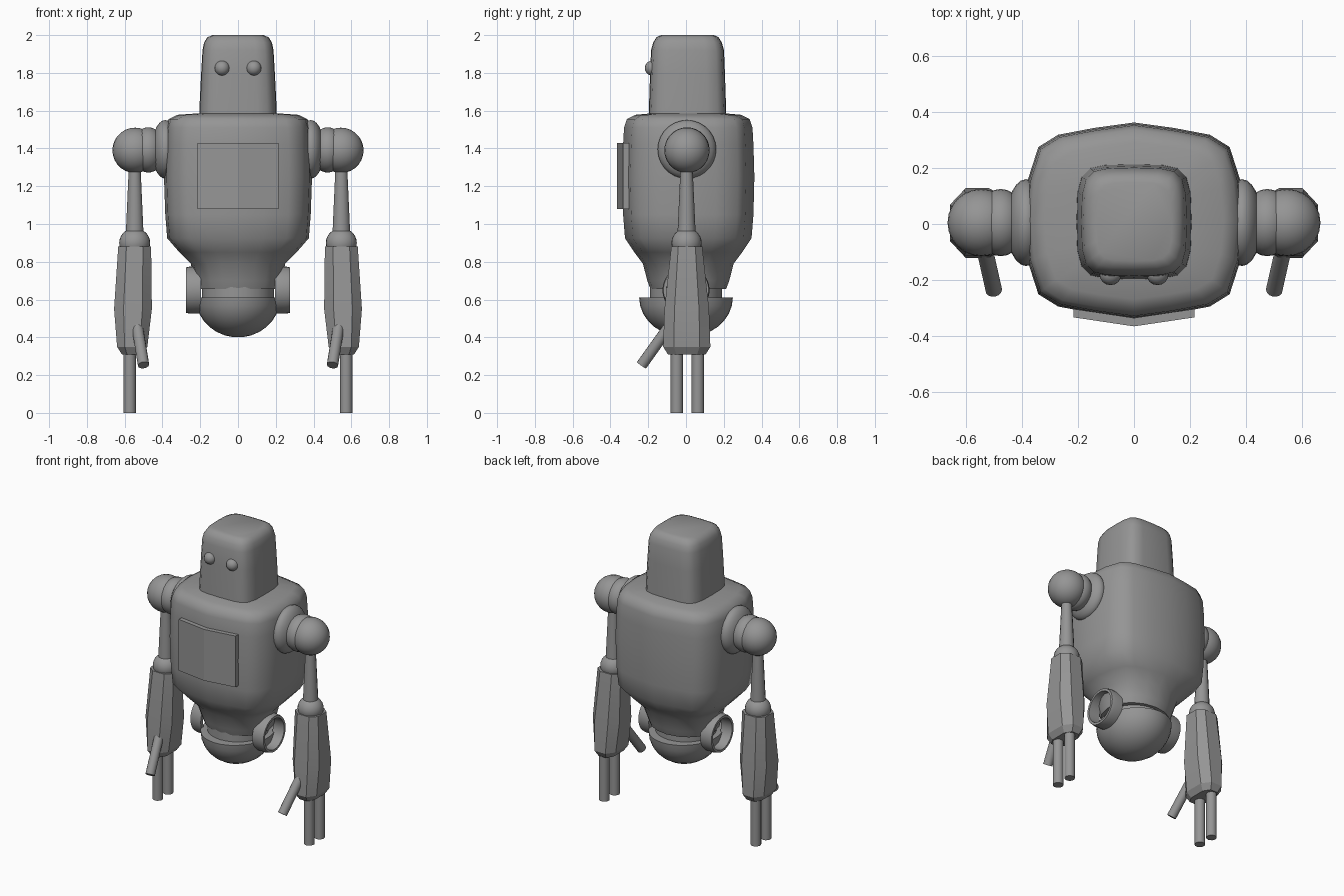
import bpy, bmesh, math
from mathutils import Vector

if "Cube" in bpy.data.objects:
    bpy.data.objects.remove(bpy.data.objects["Cube"])

grey = bpy.data.materials.new("grey metal")
grey.diffuse_color = (0.3, 0.3, 0.3, 1)
grey.use_nodes = True
grey.node_tree.nodes["Principled BSDF"].inputs["Base Color"].default_value = grey.diffuse_color


def finish(ob, name, angle=40):
    ob.name = name
    ob.data.materials.append(grey)
    bpy.ops.object.select_all(action='DESELECT')
    ob.select_set(True)
    bpy.context.view_layer.objects.active = ob
    bpy.ops.object.transform_apply(location=True, rotation=True, scale=True)
    bpy.ops.object.shade_smooth_by_angle(angle=math.radians(angle))
    return ob


def ball(name, loc, size, seg=24, rings=14):
    bpy.ops.mesh.primitive_uv_sphere_add(segments=seg, ring_count=rings, radius=1, location=loc)
    ob = bpy.context.object
    ob.scale = size
    return finish(ob, name)


def rod(name, a, b, r1, r2, seg=14):
    a, b = Vector(a), Vector(b)
    bpy.ops.mesh.primitive_cone_add(vertices=seg, radius1=r1, radius2=r2,
                                    depth=(b - a).length, location=(a + b) / 2)
    ob = bpy.context.object
    ob.rotation_mode = 'QUATERNION'
    ob.rotation_quaternion = (b - a).to_track_quat('Z', 'Y')
    return finish(ob, name)


def loft(name, rings, angle=40):
    """Skin a list of equal-length point rings and cap both ends."""
    bm = bmesh.new()
    vs = [[bm.verts.new(p) for p in ring] for ring in rings]
    n = len(vs[0])
    for lo, hi in zip(vs, vs[1:]):
        for i in range(n):
            bm.faces.new((lo[i], lo[(i + 1) % n], hi[(i + 1) % n], hi[i]))
    bm.faces.new(vs[0])
    bm.faces.new(vs[-1])
    bmesh.ops.recalc_face_normals(bm, faces=bm.faces)
    me = bpy.data.meshes.new(name)
    bm.to_mesh(me)
    bm.free()
    ob = bpy.data.objects.new(name, me)
    bpy.context.collection.objects.link(ob)
    return finish(ob, name, angle)


def section(quarter, w, d, z, cx=0, cy=0, rnd=0):
    """Mirror a quarter outline into a ring, blended towards a circle by rnd."""
    q = []
    for x, y in quarter:
        v = Vector((x, y))
        q.append(v.lerp(v.normalized(), rnd))
    q = q + [Vector((p.x, -p.y)) for p in q[-2::-1]]
    q = q + [Vector((-p.x, p.y)) for p in q[-2:0:-1]]
    return [(cx + p.x * w, cy + p.y * d, z) for p in q]


# torso: (half width, half depth, height, roundness)
torso_q = [(0, 1), (0.36, 0.945), (0.69, 0.875), (0.87, 0.75), (0.965, 0.42), (1, 0)]
torso = [(0.19, 0.19, 0.655, 1), (0.222, 0.2, 0.655, 1), (0.232, 0.217, 0.7, 0.9),
         (0.25, 0.24, 0.79, 0.6), (0.31, 0.285, 0.85, 0.3), (0.375, 0.335, 0.925, 0),
         (0.385, 0.345, 1.05, 0), (0.392, 0.35, 1.25, 0), (0.388, 0.345, 1.42, 0),
         (0.382, 0.34, 1.51, 0), (0.368, 0.325, 1.555, 0), (0.32, 0.28, 1.578, 0),
         (0.15, 0.15, 1.59, 0)]
loft("torso", [section(torso_q, w, d, z, 0, 0.012, r) for w, d, z, r in torso], 60)

# head
head_q = [(0, 1), (0.5, 0.985), (0.76, 0.93), (0.91, 0.78), (0.985, 0.5), (1, 0)]
head = [(0.205, 0.205, 1.585), (0.204, 0.204, 1.62), (0.195, 0.198, 1.8), (0.188, 0.193, 1.92),
        (0.18, 0.182, 1.96), (0.163, 0.165, 1.988), (0.135, 0.14, 2.0)]
loft("head", [section(head_q, w, d, z, 0, 0.008) for w, d, z in head], 60)

# chest plate, bent along its middle
plate = [(-0.215, -0.333), (0, -0.365), (0.215, -0.333), (0.215, -0.303), (0, -0.335), (-0.215, -0.303)]
loft("chest_plate", [[(x, y, z) for x, y in plate] for z in (1.08, 1.43)], 5)

# waist and hemispherical pelvis
rod("waist", (0, 0, 0.58), (0, 0, 0.68), 0.19, 0.19, 32)
bowl = [section([(math.sin(t), math.cos(t)) for t in [i * math.pi / 16 for i in range(9)]],
                0.224 * math.cos(a), 0.248 * math.cos(a), 0.61 - 0.21 * math.sin(a))
        for a in [math.radians(d) for d in (0, 12, 24, 36, 48, 60, 72, 83)]]
loft("pelvis", bowl)

arm_q = [(0, 1), (0.5, 1), (1, 0.55), (1, 0)]
for s, side in ((-1, "left"), (1, "right")):
    ball(side + "_eye", (s * 0.084, -0.178, 1.825), (0.04, 0.04, 0.04), 16, 10)
    # shoulder
    ball(side + "_shoulder_socket", (s * 0.385, 0.005, 1.395), (0.072, 0.155, 0.155))
    ball(side + "_shoulder_joint", (s * 0.475, 0.005, 1.392), (0.09, 0.12, 0.12))
    ball(side + "_shoulder_ball", (s * 0.545, 0.005, 1.39), (0.12, 0.12, 0.12))
    # arm
    rod(side + "_upper_arm", (s * 0.547, 0.003, 0.95), (s * 0.547, 0.003, 1.3), 0.048, 0.032)
    ball(side + "_elbow", (s * 0.547, 0.003, 0.9), (0.082, 0.08, 0.078))
    fore = [(0.055, 0.1, 0.31, 0.56), (0.08, 0.125, 0.35, 0.56), (0.1, 0.118, 0.55, 0.556),
            (0.087, 0.082, 0.88, 0.547)]
    loft(side + "_forearm", [section(arm_q, w, d, z, s * cx, 0.004) for w, d, z, cx in fore], 20)
    # two fingers and a thumb
    for y, f in ((-0.048, "front"), (0.063, "back")):
        rod(side + "_" + f + "_finger", (s * 0.573, y, 0), (s * 0.573, y, 0.36), 0.033, 0.033)
    rod(side + "_thumb", (s * 0.5, -0.235, 0.253), (s * 0.535, -0.08, 0.47), 0.03, 0.03)
    # open hip ring
    prof = [(0.195, 0.125), (0.255, 0.125), (0.276, 0.12), (0.276, 0.104), (0.195, 0.1)]
    bm = bmesh.new()
    n = 28
    vs = [[bm.verts.new((s * x, r * math.cos(2 * math.pi * i / n), 0.65 + r * math.sin(2 * math.pi * i / n)))
           for x, r in prof] for i in range(n)]
    for i in range(n):
        for j in range(5):
            k, m = (i + 1) % n, (j + 1) % 5
            bm.faces.new((vs[i][j], vs[k][j], vs[k][m], vs[i][m]))
    bmesh.ops.recalc_face_normals(bm, faces=bm.faces)
    me = bpy.data.meshes.new("hip_ring")
    bm.to_mesh(me)
    bm.free()
    ob = bpy.data.objects.new("hip_ring", me)
    bpy.context.collection.objects.link(ob)
    finish(ob, side + "_hip_ring")
